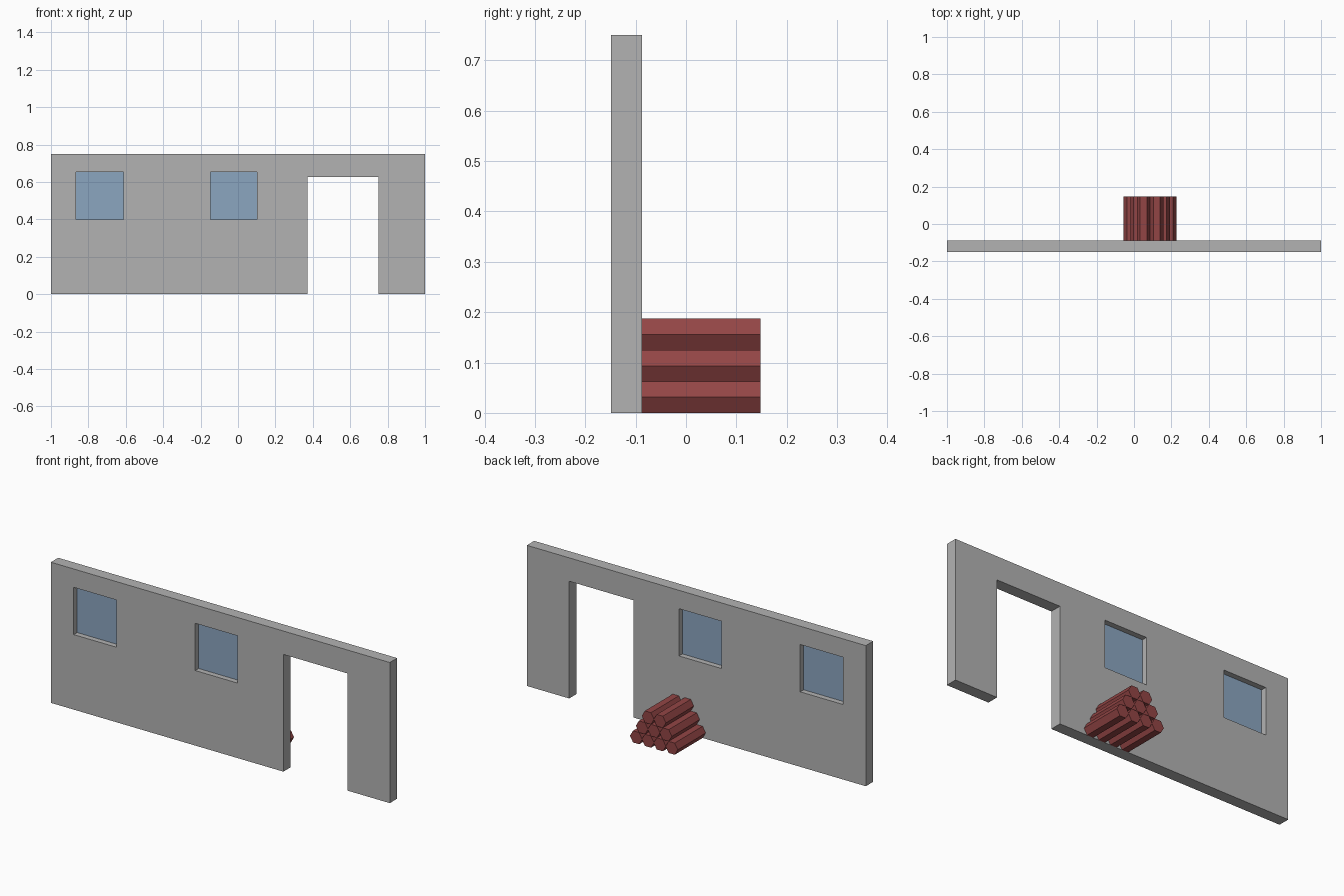
import bpy, bmesh, math
from mathutils import Matrix

cube = bpy.data.objects.get("Cube")
if cube:
    bpy.data.objects.remove(cube, do_unlink=True)


def material(name, rgb):
    m = bpy.data.materials.new(name)
    m.use_nodes = True
    m.diffuse_color = (*rgb, 1)
    m.node_tree.nodes["Principled BSDF"].inputs["Base Color"].default_value = (*rgb, 1)
    return m


def finish(bm, name, mat):
    bmesh.ops.recalc_face_normals(bm, faces=bm.faces)
    mesh = bpy.data.meshes.new(name)
    bm.to_mesh(mesh)
    bm.free()
    mesh.materials.append(mat)
    obj = bpy.data.objects.new(name, mesh)
    bpy.context.collection.objects.link(obj)
    return obj


grey = material("wall grey", (0.45, 0.45, 0.45))
blue = material("window blue", (0.26, 0.38, 0.53))
red = material("log red", (0.29, 0.06, 0.06))

FRONT, BACK, HEIGHT = -0.149, -0.087, 0.75
WINDOW_Z = (0.40, 0.652)
WINDOWS = {"right": (-0.865, -0.613), "left": (-0.148, 0.102)}
DOOR = (0.372, 0.75)
DOOR_TOP = 0.625
openings = [(*w, *WINDOW_Z) for w in WINDOWS.values()] + [(*DOOR, 0, DOOR_TOP)]

# Wall: a sheet of panels that skips the openings, pushed back to full thickness
xs = sorted({-1, 1} | {x for o in openings for x in o[:2]})
zs = sorted({0, HEIGHT} | {z for o in openings for z in o[2:]})
bm = bmesh.new()
for x0, x1 in zip(xs, xs[1:]):
    for z0, z1 in zip(zs, zs[1:]):
        cx, cz = (x0 + x1) / 2, (z0 + z1) / 2
        if any(a < cx < b and c < cz < d for a, b, c, d in openings):
            continue
        corners = ((x0, z0), (x1, z0), (x1, z1), (x0, z1))
        bm.faces.new([bm.verts.new((x, FRONT, z)) for x, z in corners])
bmesh.ops.remove_doubles(bm, verts=bm.verts, dist=0.0001)
sheet = bmesh.ops.extrude_face_region(bm, geom=bm.faces[:], use_keep_orig=True)
moved = [v for v in sheet["geom"] if isinstance(v, bmesh.types.BMVert)]
bmesh.ops.translate(bm, verts=moved, vec=(0, BACK - FRONT, 0))
finish(bm, "wall", grey)

# Window panes set in the middle of the wall
for side, (x0, x1) in WINDOWS.items():
    bm = bmesh.new()
    bmesh.ops.create_cube(bm, size=1)
    bmesh.ops.scale(bm, verts=bm.verts, vec=(x1 - x0, 0.004, WINDOW_Z[1] - WINDOW_Z[0]))
    pane = finish(bm, side + "_window_pane", blue)
    pane.location = ((x0 + x1) / 2, (FRONT + BACK) / 2, sum(WINDOW_Z) / 2)

# Stack of six-sided logs behind the wall, flat side up
RADIUS, LENGTH, PITCH = 0.036, 0.235, 0.07
RISE = RADIUS * math.sqrt(3)
for row in range(3):
    for i in range(4 - row):
        bm = bmesh.new()
        bmesh.ops.create_cone(bm, cap_ends=True, segments=6, radius1=RADIUS,
                              radius2=RADIUS, depth=LENGTH)
        # Put a corner on the x axis, then lay the log along y
        corner = max(bm.verts, key=lambda v: v.co.x).co
        turn = Matrix.Rotation(-math.atan2(corner.y, corner.x), 3, "Z")
        lay = Matrix.Rotation(math.pi / 2, 3, "X")
        bmesh.ops.rotate(bm, verts=bm.verts, matrix=lay @ turn)
        log = finish(bm, f"log_row_{row + 1}_{i + 1}", red)
        log.location = (-0.019 + PITCH * (i + row / 2), BACK + LENGTH / 2,
                        RISE * (row + 0.5))
